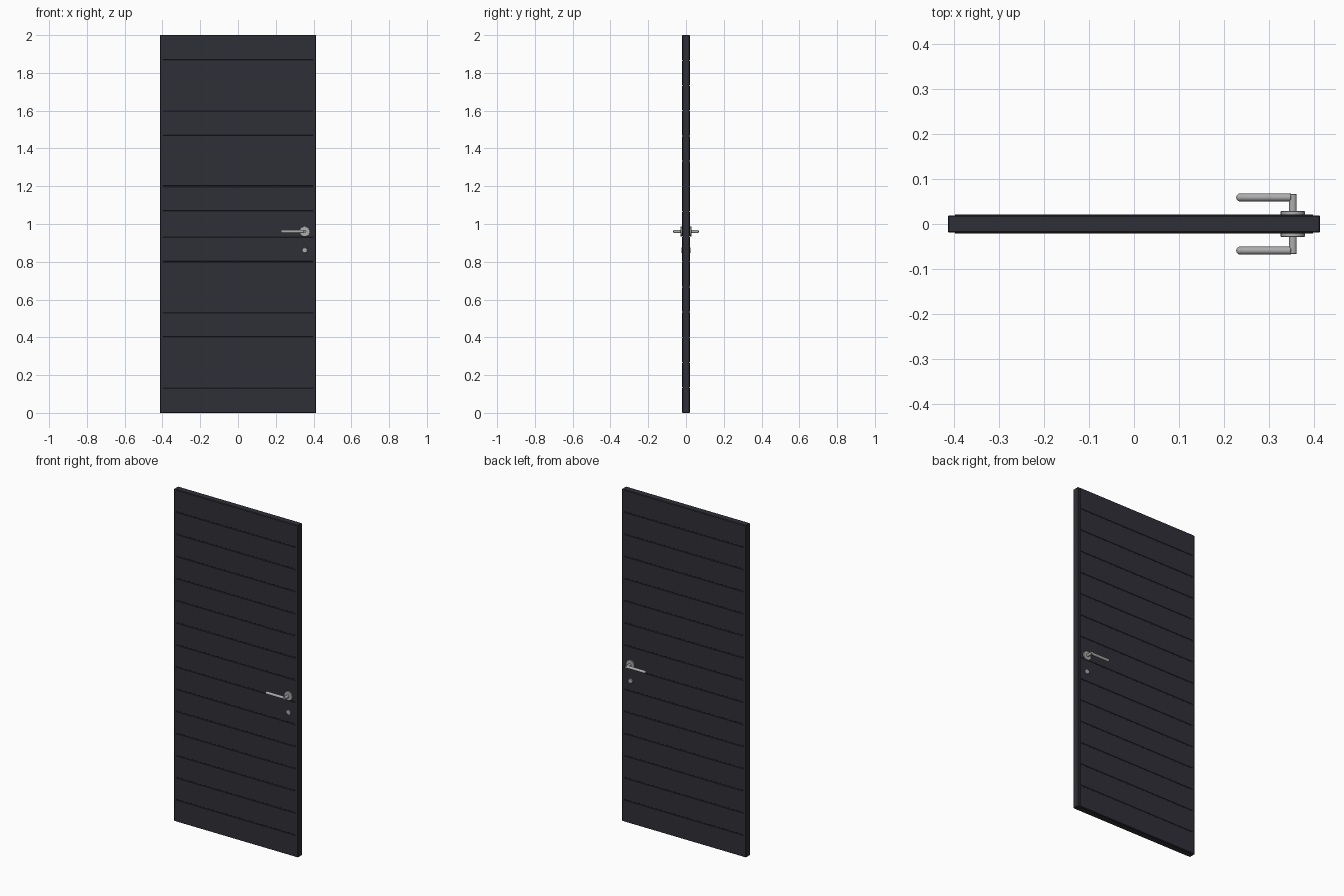
import bpy, math

if "Cube" in bpy.data.objects:
    bpy.data.objects.remove(bpy.data.objects["Cube"])

def material(name, rgb):
    m = bpy.data.materials.new(name)
    m.diffuse_color = (*rgb, 1)
    m.use_nodes = True
    m.node_tree.nodes["Principled BSDF"].inputs["Base Color"].default_value = m.diffuse_color
    return m

PAINT = material("charcoal paint", (0.028, 0.028, 0.039))
STEEL = material("brushed steel", (0.42, 0.42, 0.43))

W, H = 0.413, 2.0           # half width, height
CORE, FACE = 0.019, 0.0215  # half thickness of core and of planked face
PLANKS, GAP = 15, 0.005

def finish(name, mat, smooth=False):
    o = bpy.context.object
    o.name = name
    o.data.materials.append(mat)
    if smooth:
        bpy.ops.object.shade_smooth_by_angle(angle=math.radians(35))
    return o

def box(name, x, y, z, mat, bevel=0.0):
    """Box from (min, max) ranges."""
    bpy.ops.mesh.primitive_cube_add(size=1, location=[sum(r) / 2 for r in (x, y, z)])
    bpy.context.object.scale = [r[1] - r[0] for r in (x, y, z)]
    bpy.ops.object.transform_apply(location=False, rotation=False)
    o = finish(name, mat)
    if bevel:
        b = o.modifiers.new("bevel", 'BEVEL')
        b.width, b.segments = bevel, 1
    return o

def rod(name, r, centre, length, axis, sides=24):
    rot = (math.pi / 2, 0, 0) if axis == 'y' else (0, math.pi / 2, 0)
    bpy.ops.mesh.primitive_cylinder_add(vertices=sides, radius=r, depth=length,
                                        location=centre, rotation=rot)
    o = finish(name, STEEL, True)
    b = o.modifiers.new("bevel", 'BEVEL')
    b.width, b.segments, b.limit_method = 0.001, 1, 'ANGLE'
    return o

# Door core
box("door_core", (-W, W), (-CORE, CORE), (0, H), PAINT, 0.002)

# Horizontal planks on both faces, separated by narrow grooves
step = H / PLANKS
for side, label in ((-1, "front"), (1, "back")):
    for i in range(PLANKS):
        z0 = i * step + (GAP / 2 if i else 0.002)
        z1 = (i + 1) * step - (GAP / 2 if i < PLANKS - 1 else 0.002)
        ys = sorted((side * (CORE - 0.003), side * FACE))
        box(f"{label}_plank_{i + 1}", (-0.398, 0.398), ys, (z0, z1), PAINT, 0.001)

# Lever handle and key cover on both faces
HX, HZ = 0.353, 0.96
for side, label in ((-1, "front"), (1, "back")):
    rod(f"{label}_rosette", 0.027, (HX, side * 0.0245, HZ), 0.008, 'y', 32)
    rod(f"{label}_handle_neck", 0.0085, (HX, side * 0.046, HZ), 0.042, 'y')
    rod(f"{label}_lever", 0.0085, (0.293, side * 0.059, HZ), 0.112, 'x')
    bpy.ops.mesh.primitive_uv_sphere_add(segments=20, ring_count=12, radius=0.009,
                                         location=(0.236, side * 0.059, HZ))
    finish(f"{label}_lever_tip", STEEL, True)
    rod(f"{label}_key_cover", 0.014, (HX, side * 0.0222, 0.861), 0.005, 'y')
